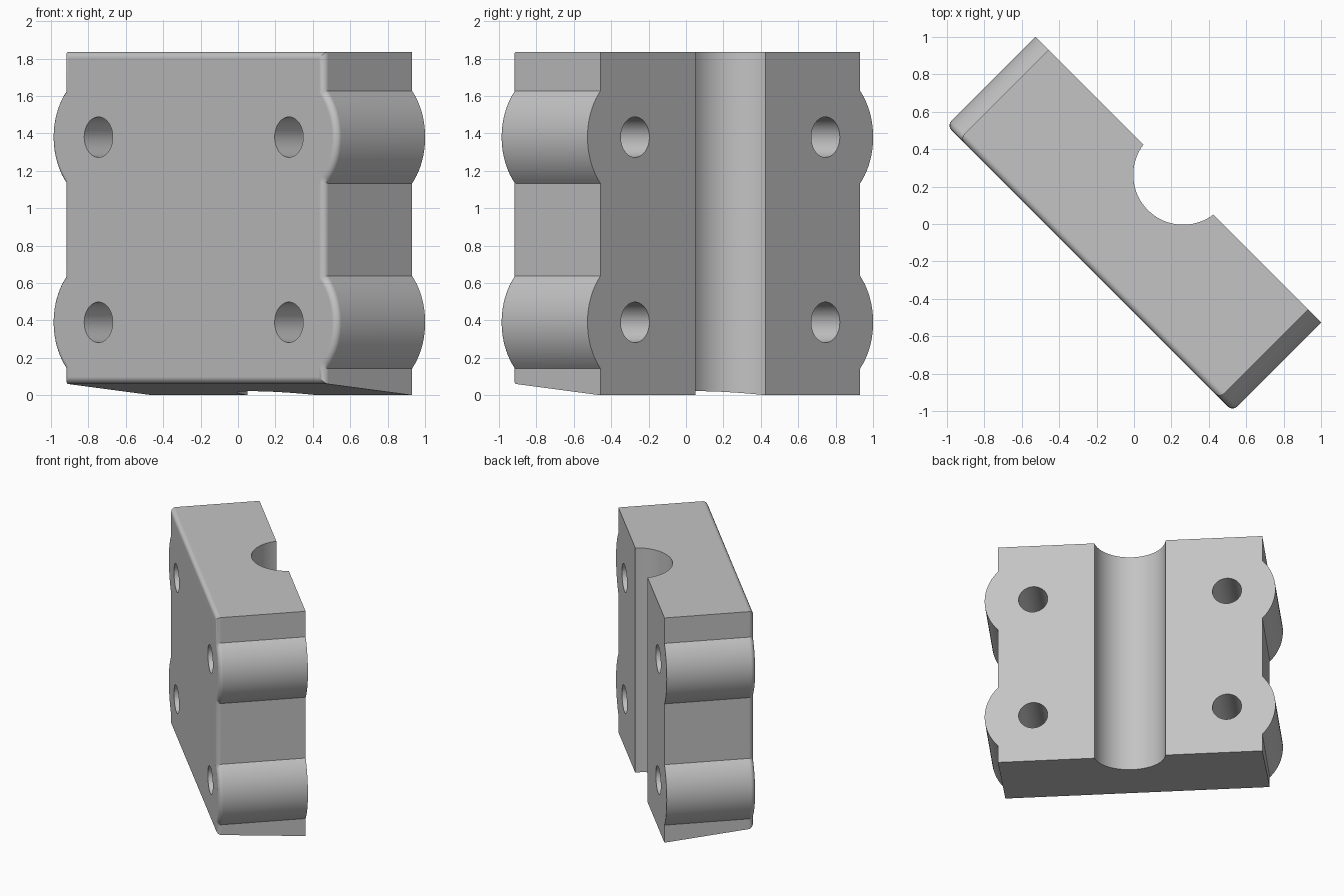
import bpy, bmesh, math
from mathutils import Matrix

if "Cube" in bpy.data.objects:
    bpy.data.objects.remove(bpy.data.objects["Cube"])

HALF_T = 0.335            # half thickness
END = 0.982               # half length to the flat ends
HEIGHT = 1.835
FRONT_LIFT = 0.063        # the underside rises towards the front
HOLE_U, HOLE_R, LOBE_R = 0.72, 0.108, 0.36
HOLE_Z = (0.39, 1.38)
TURN = Matrix.Rotation(math.radians(-45), 4, 'Z')

grey = bpy.data.materials.new("light grey")
grey.diffuse_color = (0.55, 0.55, 0.55, 1)
grey.use_nodes = True
grey.node_tree.nodes["Principled BSDF"].inputs["Base Color"].default_value = grey.diffuse_color


def make_object(name, bm):
    bmesh.ops.recalc_face_normals(bm, faces=bm.faces[:])
    bm.transform(TURN)
    mesh = bpy.data.meshes.new(name)
    bm.to_mesh(mesh)
    bm.free()
    mesh.materials.append(grey)
    obj = bpy.data.objects.new(name, mesh)
    bpy.context.collection.objects.link(obj)
    return obj


# Outline: one end with two round lobes, mirrored to the other end
span = math.acos((END - HOLE_U) / LOBE_R)
STEPS = 20
side = [(END, 0.0)]
for zc in HOLE_Z:
    for i in range(STEPS + 1):
        a = -span + 2 * span * i / STEPS
        side.append((HOLE_U + LOBE_R * math.cos(a), zc + LOBE_R * math.sin(a)))
side.append((END, HEIGHT))
outline = side + [(-u, z) for u, z in reversed(side)]

# Block with rounded front rim
bm = bmesh.new()
front = [bm.verts.new((u, -HALF_T, z if z > 0 else FRONT_LIFT)) for u, z in outline]
back = [bm.verts.new((u, HALF_T, z)) for u, z in outline]
n = len(outline)
face = bm.faces.new(front)
bm.faces.new(back[::-1])
for i in range(n):
    j = (i + 1) % n
    bm.faces.new((front[i], back[i], back[j], front[j]))
bmesh.ops.recalc_face_normals(bm, faces=bm.faces[:])
bmesh.ops.bevel(bm, geom=list(face.edges), offset=0.035, offset_type='OFFSET',
                segments=5, profile=0.5, affect='EDGES', clamp_overlap=False)
block = make_object("clamp_block", bm)

# Cutters: four through holes and the half-round groove
bm = bmesh.new()
for u in (-HOLE_U, HOLE_U):
    for z in HOLE_Z:
        bmesh.ops.create_cone(bm, cap_ends=True, segments=48, radius1=HOLE_R, radius2=HOLE_R,
                              depth=2, matrix=Matrix.Translation((u, 0, z))
                              @ Matrix.Rotation(math.pi / 2, 4, 'X'))
bmesh.ops.create_cone(bm, cap_ends=True, segments=96, radius1=0.267, radius2=0.267,
                      depth=4, matrix=Matrix.Translation((0, 0.372, 1)))
cutter = make_object("hole_cutter", bm)
cutter.hide_render = True

bpy.context.view_layer.objects.active = block
block.select_set(True)
cut = block.modifiers.new("cut", 'BOOLEAN')
cut.operation = 'DIFFERENCE'
cut.solver = 'EXACT'
cut.object = cutter
bpy.ops.object.modifier_apply(modifier=cut.name)
bpy.data.objects.remove(cutter)

# Smooth curves, flat faces, sharp edges
bpy.ops.object.shade_smooth_by_angle(angle=math.radians(30))
weighted = block.modifiers.new("weighted normals", 'WEIGHTED_NORMAL')
weighted.keep_sharp = True
